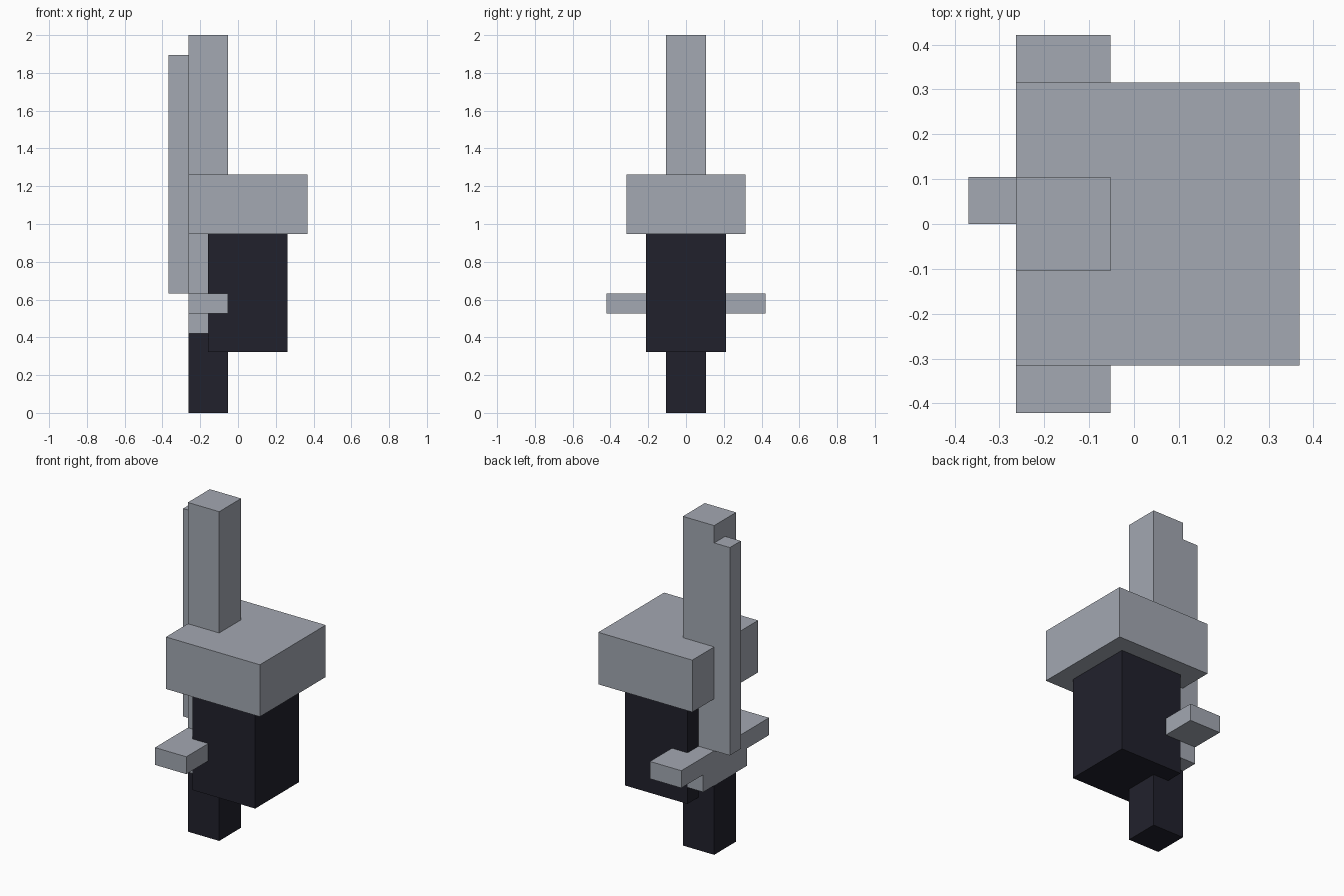
import bpy
from mathutils import Matrix, Vector
import bmesh

cube = bpy.data.objects.get("Cube")
if cube:
    bpy.data.objects.remove(cube, do_unlink=True)


def material(name, rgb):
    mat = bpy.data.materials.new(name)
    mat.use_nodes = True
    colour = (*rgb, 1.0)
    mat.diffuse_color = colour
    mat.node_tree.nodes["Principled BSDF"].inputs["Base Color"].default_value = colour
    return mat


def box(name, x, y, z, mat):
    """Box spanning the given (min, max) range on each axis."""
    low, high = Vector((x[0], y[0], z[0])), Vector((x[1], y[1], z[1]))
    bm = bmesh.new()
    bmesh.ops.create_cube(bm, size=1.0, matrix=Matrix.Diagonal((*(high - low), 1.0)))
    mesh = bpy.data.meshes.new(name)
    bm.to_mesh(mesh)
    bm.free()
    mesh.materials.append(mat)
    obj = bpy.data.objects.new(name, mesh)
    obj.location = (low + high) / 2
    bpy.context.collection.objects.link(obj)
    return obj


steel = material("steel grey", (0.366, 0.392, 0.445))
black = material("blue black", (0.0152, 0.0152, 0.0252))

U = 2 / 19                      # modular grid step
BACK = -2.5 * U                 # shared rear plane
POST = (BACK, BACK + 2 * U)     # x range of the post

# Central post: dark foot below, grey shaft above
box("foot", POST, (-U, U), (0, 4 * U), black)
box("shaft", POST, (-U, U), (4 * U, 19 * U), steel)

# Main body with wide slab on top
box("body", (-1.5 * U, 2.5 * U), (-2 * U, 2 * U), (3.05 * U, 9 * U), black)
box("top_slab", (BACK, 3.5 * U), (-3 * U, 3 * U), (9 * U, 12 * U), steel)

# Side handles and the bracket beneath them
box("crossbar", POST, (-4 * U, 4 * U), (5 * U, 6 * U), steel)
box("rear_bracket", (BACK, BACK + U), (-2 * U, 2 * U), (4 * U, 5 * U), steel)

# Offset rail along the back of the shaft
box("rear_rail", (BACK - U, BACK), (0, U), (6 * U, 18 * U), steel)
